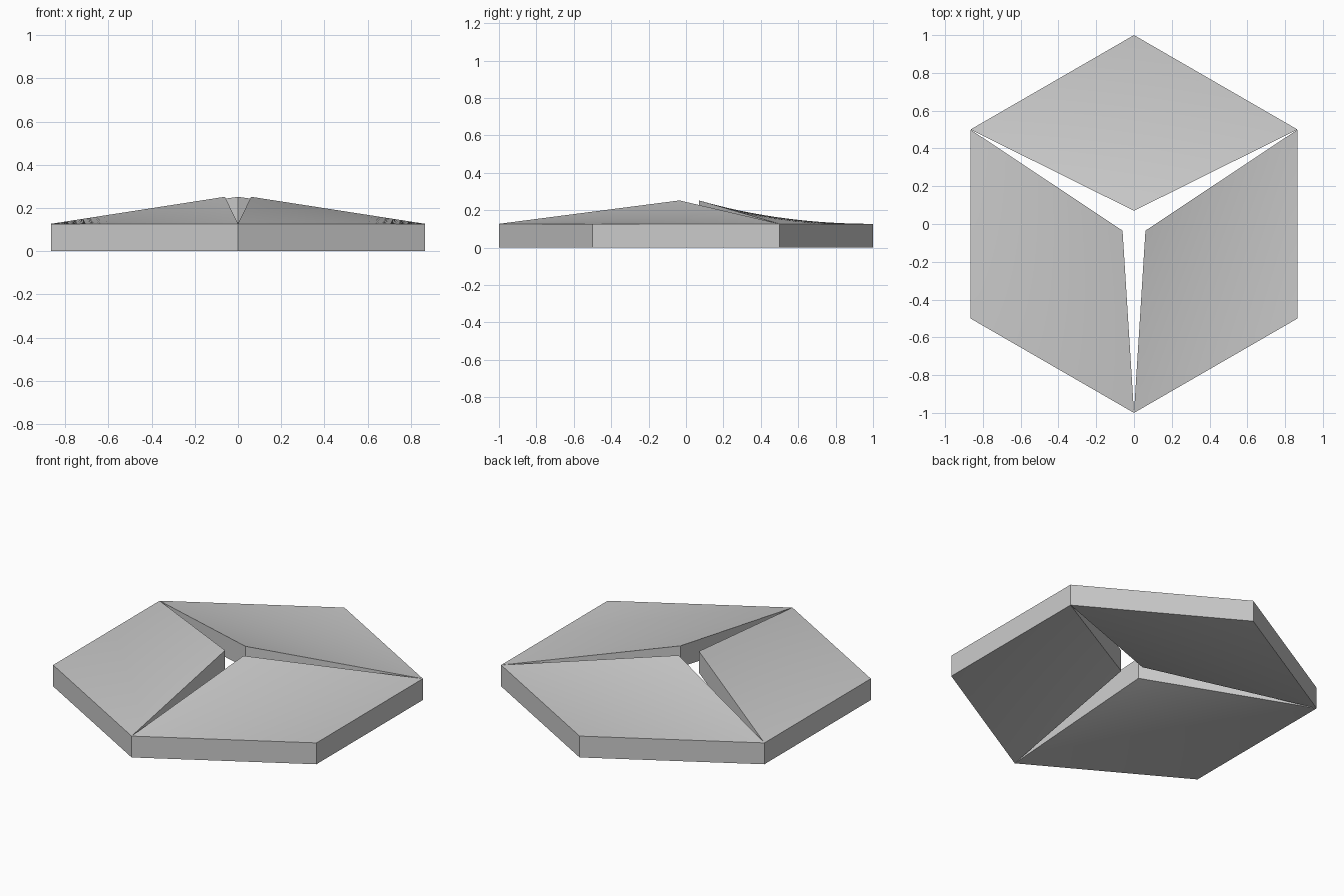
import bpy, bmesh, math
from mathutils import Vector

cube = bpy.data.objects.get("Cube")
if cube:
    bpy.data.objects.remove(cube, do_unlink=True)

THICKNESS = 0.127
RISE = 0.125
SEGMENTS = 20

grey = bpy.data.materials.new("plain_grey")
grey.use_nodes = True
colour = (0.6, 0.6, 0.6, 1)
grey.diffuse_color = colour
grey.node_tree.nodes["Principled BSDF"].inputs["Base Color"].default_value = colour

# Corners of one rhombic petal, from the outer point to the raised inner tip
half_width = math.sqrt(3) / 2
outer = Vector((0, 1, 0))
right_corner = Vector((-half_width, 0.5, 0))
left_corner = Vector((half_width, 0.5, 0))
tip = Vector((0, 0.07, RISE))


def make_petal(name, angle):
    bm = bmesh.new()
    bmesh.ops.create_grid(bm, x_segments=SEGMENTS, y_segments=SEGMENTS, size=0.5)
    # Bend the grid into a twisted patch spanning the four corners
    for v in bm.verts:
        s, t = v.co.x + 0.5, v.co.y + 0.5
        side_a = outer.lerp(right_corner, s)
        side_b = left_corner.lerp(tip, s)
        v.co = side_a.lerp(side_b, t)
    # Thicken straight up so the outer walls stay vertical
    top = bmesh.ops.extrude_face_region(bm, geom=bm.faces[:])["geom"]
    for v in top:
        if isinstance(v, bmesh.types.BMVert):
            v.co.z += THICKNESS
    bmesh.ops.recalc_face_normals(bm, faces=bm.faces[:])
    mesh = bpy.data.meshes.new(name)
    bm.to_mesh(mesh)
    bm.free()
    mesh.materials.append(grey)
    petal = bpy.data.objects.new(name, mesh)
    petal.rotation_euler.z = math.radians(angle)
    bpy.context.collection.objects.link(petal)
    bpy.ops.object.select_all(action="DESELECT")
    petal.select_set(True)
    bpy.context.view_layer.objects.active = petal
    bpy.ops.object.shade_smooth_by_angle(angle=math.radians(30))


# Three identical petals around the centre
for side, turn in (("back", 0), ("right", 120), ("left", 240)):
    make_petal(side + "_petal", turn)
